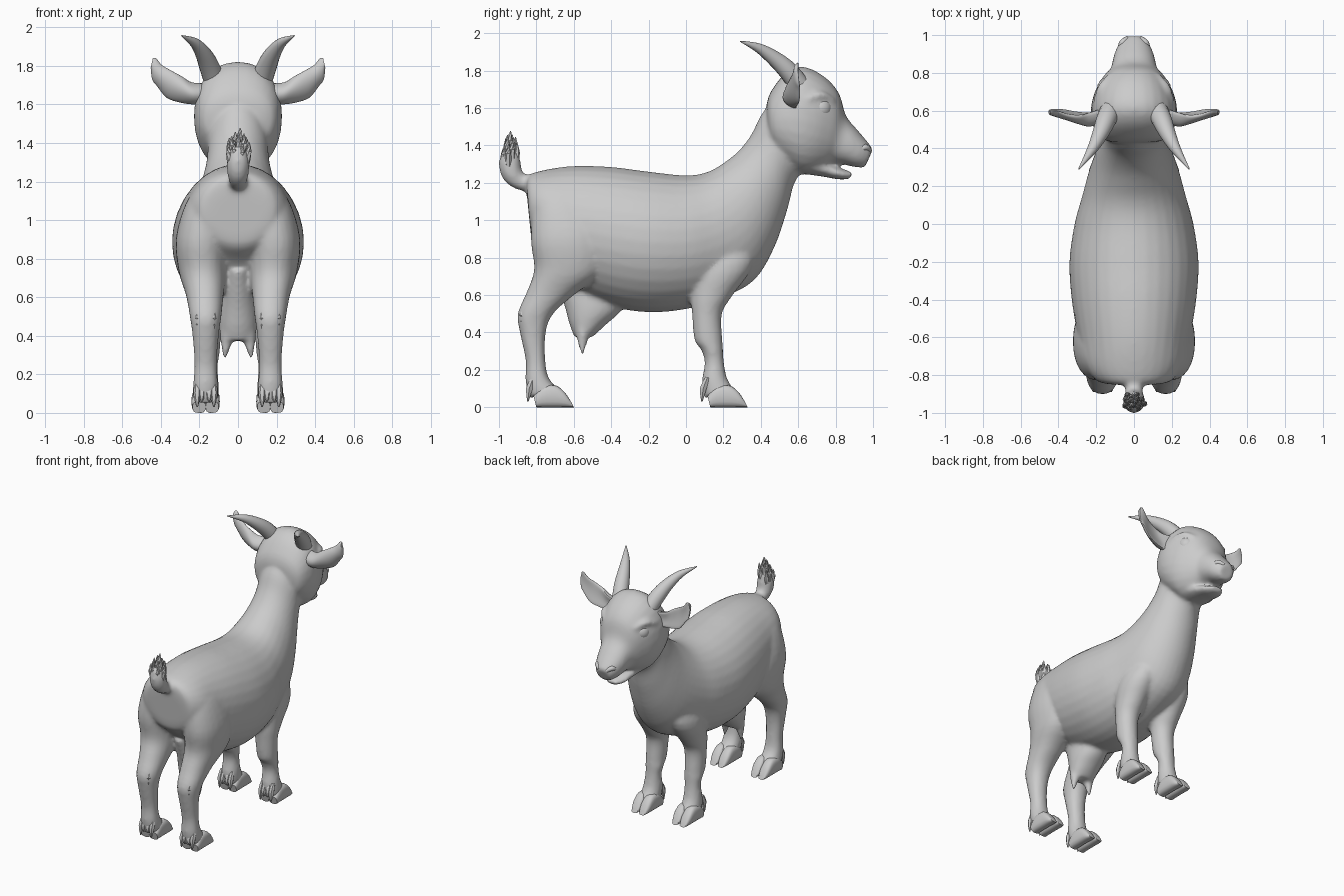
import bpy, bmesh, math, random
from mathutils import Vector

random.seed(3)


def catmull(rows, steps):
    """Smoothly resample a list of number tuples."""
    out = []
    for i in range(len(rows) - 1):
        p = [rows[max(0, min(len(rows) - 1, i + k))] for k in (-1, 0, 1, 2)]
        for s in range(steps):
            t = s / steps
            out.append([0.5 * (2 * b + (c - a) * t + (2 * a - 5 * b + 4 * c - d) * t * t
                               + (3 * b - a - 3 * c + d) * t ** 3) for a, b, c, d in zip(*p)])
    return out + [list(rows[-1])]


def skin(bm, rings):
    """Bridge consecutive rings and cap both ends."""
    n = len(rings[0])
    for r, q in zip(rings, rings[1:]):
        for k in range(n):
            bm.faces.new((r[k], r[(k + 1) % n], q[(k + 1) % n], q[k]))
    bm.faces.new(rings[0])
    bm.faces.new(rings[-1])


def loft(bm, rows, side=(1, 0, 0), n=24, steps=4, cup=0, power=2.0, mirror=1):
    """Skin oval rings; each row = first point xyz, opposite point xyz, half width."""
    side, rings = Vector(side), []
    for r in catmull(rows, steps):
        a, b, w = Vector(r[:3]), Vector(r[3:6]), max(r[6], 0.002)
        ring = []
        for k in range(n):
            ang = 2 * math.pi * k / n
            c, s = [math.copysign(abs(v) ** (2 / power), v) for v in (math.cos(ang), math.sin(ang))]
            p = (a + b) / 2 + (a - b) / 2 * c + side * (w * s + cup * w * c * c)
            ring.append(bm.verts.new((p.x * mirror, p.y, p.z)))
        rings.append(ring)
    skin(bm, rings)


def tube(bm, pts, mirror=1, n=12, steps=4):
    """Round tapered tube; each point = x, y, z, radius."""
    path = catmull(pts, steps)
    rings = []
    for i, p in enumerate(path):
        d = Vector(path[min(i + 1, len(path) - 1)][:3]) - Vector(path[max(i - 1, 0)][:3])
        q = d.to_track_quat('Z', 'Y')
        ring = []
        for k in range(n):
            a = 2 * math.pi * k / n
            v = Vector(p[:3]) + q @ Vector((math.cos(a), math.sin(a), 0)) * max(p[3], 0.002)
            ring.append(bm.verts.new((v.x * mirror, v.y, v.z)))
        rings.append(ring)
    skin(bm, rings)


def finish(bm, name, angle=50):
    bmesh.ops.recalc_face_normals(bm, faces=bm.faces)
    me = bpy.data.meshes.new(name)
    bm.to_mesh(me)
    bm.free()
    ob = bpy.data.objects.new(name, me)
    bpy.context.collection.objects.link(ob)
    bpy.ops.object.select_all(action='DESELECT')
    ob.select_set(True)
    bpy.context.view_layer.objects.active = ob
    bpy.ops.object.shade_smooth_by_angle(angle=math.radians(angle))
    return ob


def yz(rows):
    """Centre-line rows: top y, z, bottom y, z, half width."""
    return [(0, a, b, 0, c, d, w) for a, b, c, d, w in rows]


def leg(rows):
    """Leg rows: front y, z, back y, z, centre x, half width."""
    return [(x, a, b, x, c, d, w) for a, b, c, d, x, w in rows]


# Torso and neck
body = bmesh.new()
loft(body, yz([(-.852, 1.15, -.83, .93, .13), (-.845, 1.235, -.81, .86, .20),
               (-.76, 1.268, -.72, .78, .262), (-.60, 1.29, -.58, .62, .298),
               (-.40, 1.285, -.40, .54, .33), (-.20, 1.26, -.20, .508, .342),
               (0, 1.24, 0, .525, .315), (.12, 1.26, .17, .575, .275),
               (.22, 1.32, .36, .675, .235), (.29, 1.38, .47, .85, .20),
               (.35, 1.46, .54, 1.05, .168), (.40, 1.56, .58, 1.20, .155),
               (.46, 1.64, .64, 1.28, .15)]), n=32)
# Skull and muzzle
loft(body, yz([(.43, 1.62, .44, 1.44, .12), (.455, 1.69, .465, 1.37, .185),
               (.53, 1.785, .53, 1.30, .22), (.62, 1.822, .61, 1.25, .228),
               (.73, 1.775, .67, 1.25, .207), (.815, 1.685, .73, 1.27, .165),
               (.855, 1.56, .78, 1.30, .125), (.915, 1.485, .84, 1.30, .11),
               (.97, 1.42, .90, 1.285, .088), (1.0, 1.38, .955, 1.28, .055)]), n=28, power=2.2)
# Lower jaw
loft(body, yz([(.60, 1.40, .60, 1.25, .14), (.74, 1.32, .72, 1.235, .10),
               (.83, 1.277, .82, 1.218, .078), (.89, 1.257, .88, 1.222, .045)]))
# Tail stem
tube(body, [(0, -.80, 1.20, .05), (0, -.88, 1.205, .047), (0, -.93, 1.25, .058),
            (0, -.943, 1.32, .058), (0, -.935, 1.38, .04)])
# Udder
loft(body, [(0, -.26, .74, 0, -.72, .74, .09), (0, -.33, .54, 0, -.655, .56, .11),
            (0, -.43, .44, 0, -.625, .45, .10), (0, -.50, .375, 0, -.597, .375, .08)])

hind = leg([(-.58, 1.20, -.74, 1.20, .13, .05), (-.50, 1.10, -.81, 1.10, .155, .11),
            (-.42, .92, -.83, .90, .187, .135),
            (-.44, .73, -.812, .74, .183, .125), (-.60, .60, -.85, .62, .172, .098),
            (-.71, .50, -.90, .50, .168, .082), (-.75, .40, -.888, .40, .168, .068),
            (-.752, .25, -.857, .25, .168, .058), (-.73, .15, -.858, .14, .168, .065),
            (-.66, .08, -.84, .05, .168, .068)])
fore = leg([(.34, 1.0, .10, 1.0, .11, .05), (.36, .77, .04, .77, .143, .107),
            (.25, .60, .025, .60, .152, .092), (.192, .50, .032, .50, .157, .077),
            (.195, .36, .045, .36, .16, .069), (.198, .31, .08, .31, .16, .066),
            (.203, .24, .10, .24, .162, .057),
            (.222, .15, .085, .14, .165, .065), (.27, .08, .095, .05, .168, .068)])
for m in (1, -1):
    loft(body, hind, mirror=m, power=2.2)
    loft(body, fore, mirror=m)
    # Teats
    tube(body, [(.05, -.55, .43, .045), (.06, -.553, .37, .032), (.068, -.555, .285, .01)], m)
    # Brow ridge over each eye
    tube(body, [(.205, .64, 1.64, .015), (.172, .72, 1.67, .022), (.125, .79, 1.635, .015)], m)
ob = finish(body, "body")
rm = ob.modifiers.new("blend", 'REMESH')
rm.mode, rm.voxel_size, rm.use_smooth_shade = 'VOXEL', 0.013, True
sm = ob.modifiers.new("soften", 'SMOOTH')
sm.factor, sm.iterations = 0.5, 7

# Tail tuft
bm = bmesh.new()
for i in range(15):
    a = i * 2.4
    r = .055 * math.sqrt((i + .5) / 15)
    x, y = r * math.cos(a), r * .75 * math.sin(a)
    top = 1.50 - 1.5 * r - random.random() * .03
    tube(bm, [(x * .8, -.94 + y * .8, 1.29, .018), (x * 1.1, -.942 + y * 1.1, top - .05, .016),
              (x * 1.1, -.937 + y, top, .002)], n=6, steps=2)
finish(bm, "tail_tuft", 30)

for m, tag in ((1, "left"), (-1, "right")):
    # Horn
    bm = bmesh.new()
    tube(bm, [(.125, .60, 1.73, .055), (.15, .545, 1.80, .052), (.18, .475, 1.863, .042),
              (.225, .39, 1.92, .026), (.293, .29, 1.957, .003)], m, n=16)
    finish(bm, tag + "_horn")
    # Cupped ear with a wavy outline
    bm = bmesh.new()
    loft(bm, [(.17, .57, 1.71, .17, .57, 1.60, .035), (.24, .55, 1.715, .23, .55, 1.60, .034),
              (.29, .545, 1.745, .30, .565, 1.61, .026), (.345, .555, 1.775, .37, .585, 1.635, .02),
              (.395, .575, 1.805, .42, .59, 1.695, .018), (.425, .585, 1.84, .445, .59, 1.73, .014),
              (.442, .588, 1.84, .453, .588, 1.79, .010)],
         side=(0, 1, 0), cup=.9, mirror=m)
    finish(bm, tag + "_ear")
    # Eyeball
    bm = bmesh.new()
    bmesh.ops.create_uvsphere(bm, u_segments=20, v_segments=12, radius=.062)
    bmesh.ops.translate(bm, verts=bm.verts, vec=(.133 * m, .718, 1.597))
    finish(bm, tag + "_eye")

    for pos, dy in (("hind", 0), ("front", .93)):
        # Cloven hoof: two toes touching behind, split at the tip
        bm = bmesh.new()
        for x, sx in ((.134, .001), (.202, -.001)):
            rows = [(x + sx * k, a + dy, top, x + sx * k, b + dy, 0, w) for k, a, top, b, w in (
                (0, -.815, .06, -.80, .034), (0, -.77, .11, -.77, .039), (0, -.70, .118, -.69, .039),
                (1, -.65, .082, -.635, .036), (3, -.615, .03, -.60, .024))]
            loft(bm, rows, n=16, steps=3, power=2.8, mirror=m)
        finish(bm, f"{tag}_{pos}_hoof", 40)
        # Dew claws and fetlock hair
        bm = bmesh.new()
        for x in (.125, .15, .188, .212):
            low = .03 if x in (.125, .212) else .06
            tube(bm, [(x, -.815 + dy, .16, .012), (x, -.838 + dy, .10, .02),
                      (x, -.845 + dy, low, .004)], m, n=6, steps=2)
        finish(bm, f"{tag}_{pos}_dew_claws", 30)
    # Hock hair
    bm = bmesh.new()
    for x, low in ((.125, .43), (.155, .40), (.185, .41), (.21, .44)):
        tube(bm, [(x, -.84, .57, .008), (x, -.878, .49, .014), (x, -.875, low, .003)], m, n=6, steps=2)
    finish(bm, tag + "_hock_hair", 30)
    # Nostril wing
    bm = bmesh.new()
    tube(bm, [(.075, .925, 1.375, .012), (.06, .96, 1.39, .018), (.03, .985, 1.37, .012)], m, n=8)
    finish(bm, tag + "_nostril")
